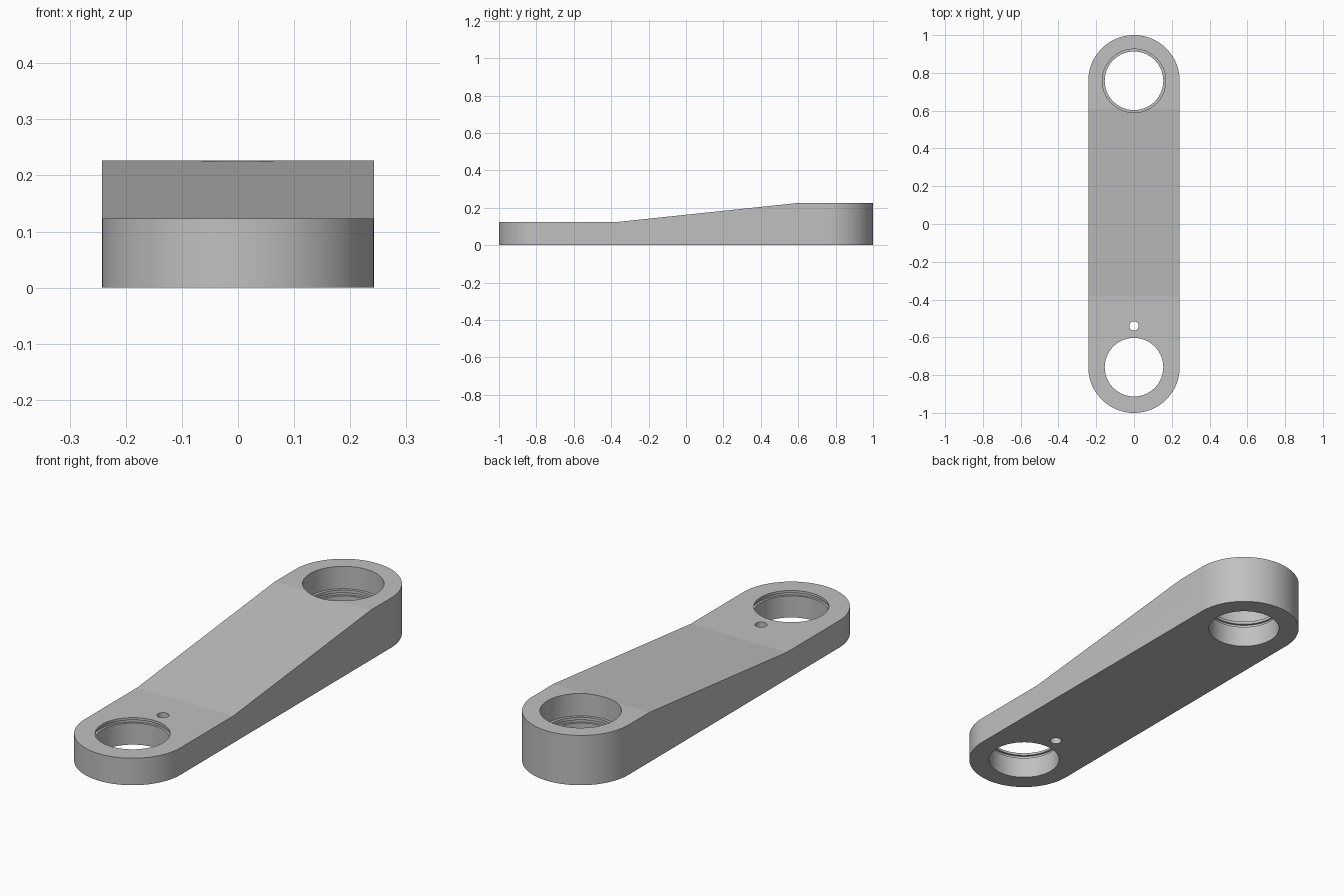
import bpy
import bmesh
from math import cos, sin, pi, radians

if "Cube" in bpy.data.objects:
    bpy.data.objects.remove(bpy.data.objects["Cube"], do_unlink=True)

SEGMENTS = 96
END_Y = 0.758       # distance of both bore axes from the middle
END_R = 0.242       # outer radius of the rounded ends
BORE_R = 0.155
SEAT_R = 0.168


def finish(name, bm):
    bmesh.ops.recalc_face_normals(bm, faces=bm.faces)
    mesh = bpy.data.meshes.new(name)
    bm.to_mesh(mesh)
    bm.free()
    obj = bpy.data.objects.new(name, mesh)
    bpy.context.collection.objects.link(obj)
    return obj


def prism(name, outline, offset):
    """Extrude a closed outline along an offset vector."""
    bm = bmesh.new()
    face = bm.faces.new([bm.verts.new(p) for p in outline])
    top = bmesh.ops.extrude_face_region(bm, geom=[face])
    verts = [v for v in top["geom"] if isinstance(v, bmesh.types.BMVert)]
    bmesh.ops.translate(bm, verts=verts, vec=offset)
    return finish(name, bm)


def lathe(name, y, profile):
    """Closed turned solid about a vertical axis, from (radius, z) pairs."""
    bm = bmesh.new()
    turns = [2 * pi * i / SEGMENTS for i in range(SEGMENTS)]
    rings = [[bm.verts.new((r * cos(a), y + r * sin(a), z)) for a in turns]
             for r, z in profile]
    for low, high in zip(rings, rings[1:]):
        for i in range(SEGMENTS):
            j = (i + 1) % SEGMENTS
            bm.faces.new((low[i], low[j], high[j], high[i]))
    bm.faces.new(rings[0])
    bm.faces.new(rings[-1])
    return finish(name, bm)


def combine(body, tool, operation):
    """Apply a boolean and discard the tool."""
    mod = body.modifiers.new(tool.name, 'BOOLEAN')
    mod.object, mod.operation, mod.solver = tool, operation, 'EXACT'
    bpy.context.view_layer.objects.active = body
    bpy.ops.object.modifier_apply(modifier=mod.name)
    bpy.data.objects.remove(tool, do_unlink=True)


# Arm: side profile with a thin front, a ramp and a thick back
side = [(-1.2, 0), (1.2, 0), (1.2, 0.227), (0.61, 0.227), (-0.38, 0.123), (-1.2, 0.123)]
arm = prism("link_arm", [(-0.5, y, z) for y, z in side], (1, 0, 0))

# Rounded plan shape trims the arm
plan = []
for sign in (1, -1):
    for i in range(SEGMENTS // 2 + 1):
        a = 2 * pi * i / SEGMENTS
        plan.append((sign * END_R * cos(a), sign * (END_Y + END_R * sin(a)), -0.1))
combine(arm, prism("plan_trim", plan, (0, 0, 0.6)), 'INTERSECT')

# Bores, each with a retaining groove near the top of the thin section
bore = [(BORE_R, -0.1), (BORE_R, 0.098), (0.165, 0.098), (0.165, 0.112), (BORE_R, 0.112)]
combine(arm, lathe("front_bore", -END_Y, bore + [(BORE_R, 0.4)]), 'DIFFERENCE')
seat = [(BORE_R, 0.125), (SEAT_R, 0.125), (SEAT_R, 0.4)]
combine(arm, lathe("back_bore", END_Y, bore + seat), 'DIFFERENCE')

# Small pin hole beside the front bore
combine(arm, lathe("pin_hole", -0.54, [(0.025, -0.1), (0.025, 0.4)]), 'DIFFERENCE')

# Single grey finish
grey = bpy.data.materials.new("light_grey_metal")
grey.use_nodes = True
colour = (0.53, 0.53, 0.53, 1)
grey.diffuse_color = colour
grey.node_tree.nodes["Principled BSDF"].inputs["Base Color"].default_value = colour
arm.data.materials.clear()
arm.data.materials.append(grey)

# Smooth round walls, keeping the shallow ramp creases sharp
bpy.ops.object.select_all(action='DESELECT')
arm.select_set(True)
bpy.context.view_layer.objects.active = arm
bpy.ops.object.shade_smooth_by_angle(angle=radians(5))
